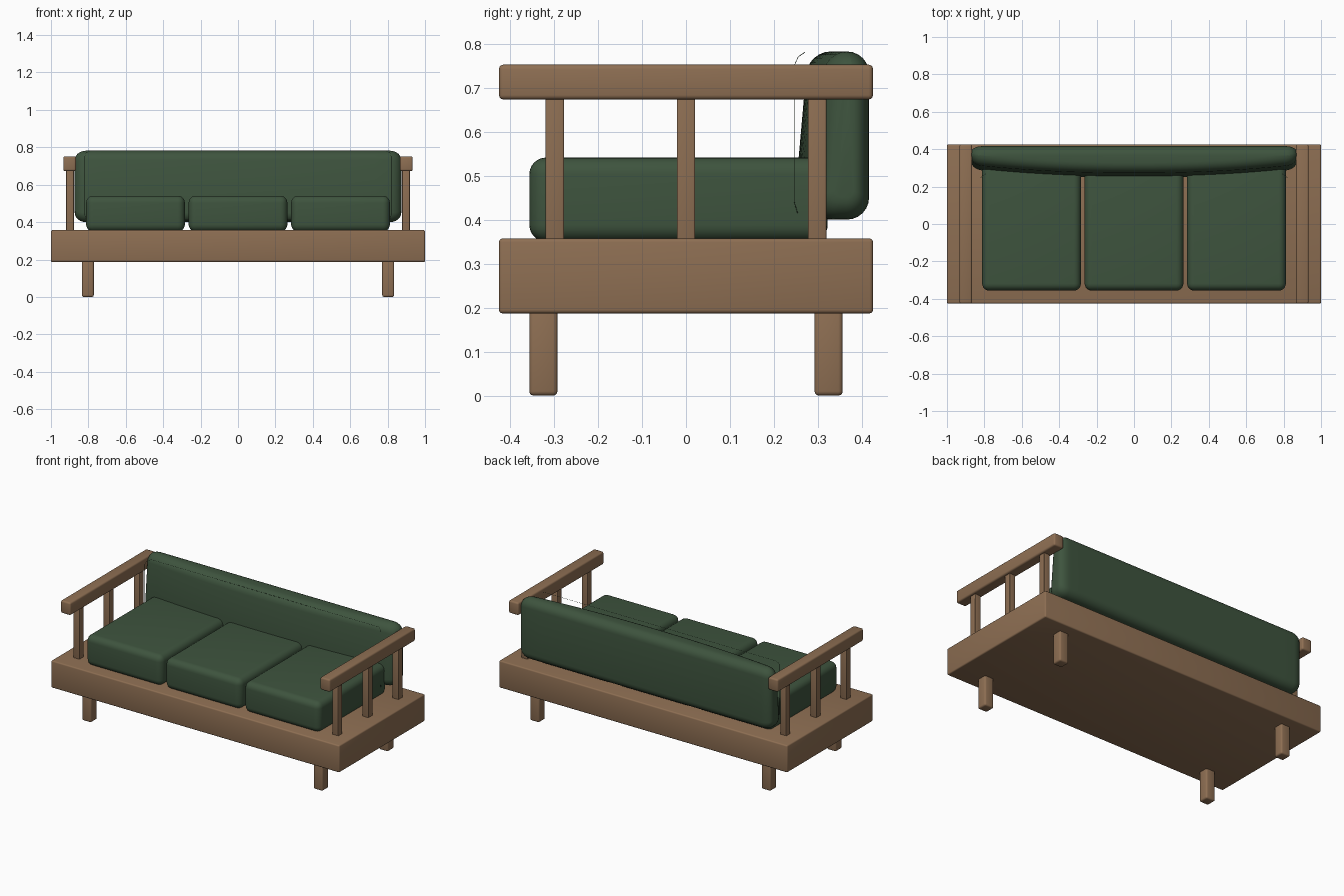
import bpy, bmesh, math

if "Cube" in bpy.data.objects:
    bpy.data.objects.remove(bpy.data.objects["Cube"])


def material(name, rgb):
    m = bpy.data.materials.new(name)
    m.diffuse_color = (*rgb, 1)
    m.use_nodes = True
    m.node_tree.nodes["Principled BSDF"].inputs["Base Color"].default_value = m.diffuse_color
    return m


wood = material("warm wood", (0.27, 0.158, 0.086))
green = material("dark green fabric", (0.048, 0.088, 0.048))


def finish(name, bm, mat):
    bmesh.ops.recalc_face_normals(bm, faces=bm.faces)
    me = bpy.data.meshes.new(name)
    bm.to_mesh(me)
    bm.free()
    ob = bpy.data.objects.new(name, me)
    bpy.context.collection.objects.link(ob)
    me.materials.append(mat)
    bpy.ops.object.select_all(action='DESELECT')
    ob.select_set(True)
    bpy.context.view_layer.objects.active = ob
    bpy.ops.object.shade_smooth_by_angle(angle=math.radians(35))
    return ob


def box(name, x, y, z, mat, bevel, seg=3):
    """Rounded box from (min, max) ranges."""
    bm = bmesh.new()
    bmesh.ops.create_cube(bm, size=1)
    for v in bm.verts:
        for i, (lo, hi) in enumerate((x, y, z)):
            v.co[i] = lo + (v.co[i] + 0.5) * (hi - lo)
    bmesh.ops.bevel(bm, geom=bm.edges[:], offset=bevel, segments=seg,
                    profile=0.5, affect='EDGES')
    return finish(name, bm, mat)


# Platform base
box("base", (-1, 1), (-0.425, 0.425), (0.187, 0.357), wood, 0.008)

for side, s in (("left", -1), ("right", 1)):
    # Legs
    for end, y in (("front", -0.324), ("back", 0.324)):
        box(f"{end}_{side}_leg", (s * 0.803 - 0.032, s * 0.803 + 0.032),
            (y - 0.032, y + 0.032), (0, 0.2), wood, 0.01)
    # Armrest rail and its posts
    box(f"{side}_armrest", (s * 0.9 - 0.034, s * 0.9 + 0.034),
        (-0.425, 0.425), (0.673, 0.752), wood, 0.01)
    for i, y in enumerate((-0.298, 0, 0.298)):
        box(f"{side}_armrest_post_{i + 1}", (s * 0.898 - 0.021, s * 0.898 + 0.021),
            (y - 0.021, y + 0.021), (0.345, 0.685), wood, 0.004)

# Seat cushions
for i, x in enumerate((-0.548, 0, 0.548)):
    box(f"seat_cushion_{i + 1}", (x - 0.264, x + 0.264), (-0.356, 0.322),
        (0.35, 0.541), green, 0.038, 6)

# Back cushion: rounded sections along x, front bulging in plan and leaning back
HALF, ROUND = 0.873, 0.06
stations = [HALF - ROUND * (1 - math.sin(a * math.pi / 12)) for a in range(6, -1, -1)]
stations = stations[:-1] + [(HALF - ROUND) * k / 10 for k in range(10, -11, -1)] \
    + [-x for x in reversed(stations[:-1])]
bm = bmesh.new()
rings = []
for x in stations:
    d = max(0, abs(x) - (HALF - ROUND)) / ROUND
    inset = 1 - math.sqrt(max(0, 1 - d * d))
    front = 0.248 + 0.045 * (abs(x) / HALF) ** 2.2 + 0.045 * inset
    back = 0.416 - 0.035 * inset
    low, high = 0.4 + 0.05 * inset, 0.782 - 0.05 * inset
    r = min(0.05, (back - front) * 0.4)
    ring = []
    for cx, cz, start in ((back - r, high - r, 0), (front + r, high - r, 90),
                          (front + r, low + r, 180), (back - r, low + r, 270)):
        for k in range(7):
            a = math.radians(start + k * 15)
            y, z = cx + r * math.cos(a), cz + r * math.sin(a)
            if start in (90, 180):
                y += 0.03 * max(0, (z - 0.5) / 0.28)
            ring.append(bm.verts.new((x, y, z)))
    rings.append(ring)
n = len(rings[0])
for a, b in zip(rings, rings[1:]):
    for k in range(n):
        bm.faces.new((a[k], a[(k + 1) % n], b[(k + 1) % n], b[k]))
bm.faces.new(rings[0])
bm.faces.new(rings[-1])
finish("back_cushion", bm, green)

# Thin seam thread around the front of the back cushion
curve = bpy.data.curves.new("back_cushion_seam", 'CURVE')
curve.dimensions = '3D'
curve.bevel_depth = 0.0008
curve.bevel_resolution = 0
half = [(0.79, 0.27, 0.78), (0.812, 0.255, 0.77), (0.82, 0.246, 0.75),
        (0.82, 0.246, 0.44), (0.81, 0.255, 0.41)]
points = half + [(-x, y, z) for x, y, z in reversed(half)]
spline = curve.splines.new('POLY')
spline.points.add(len(points) - 1)
for p, co in zip(spline.points, points):
    p.co = (*co, 1)
spline.use_cyclic_u = True
curve.materials.append(green)
bpy.context.collection.objects.link(bpy.data.objects.new("back_cushion_seam", curve))
